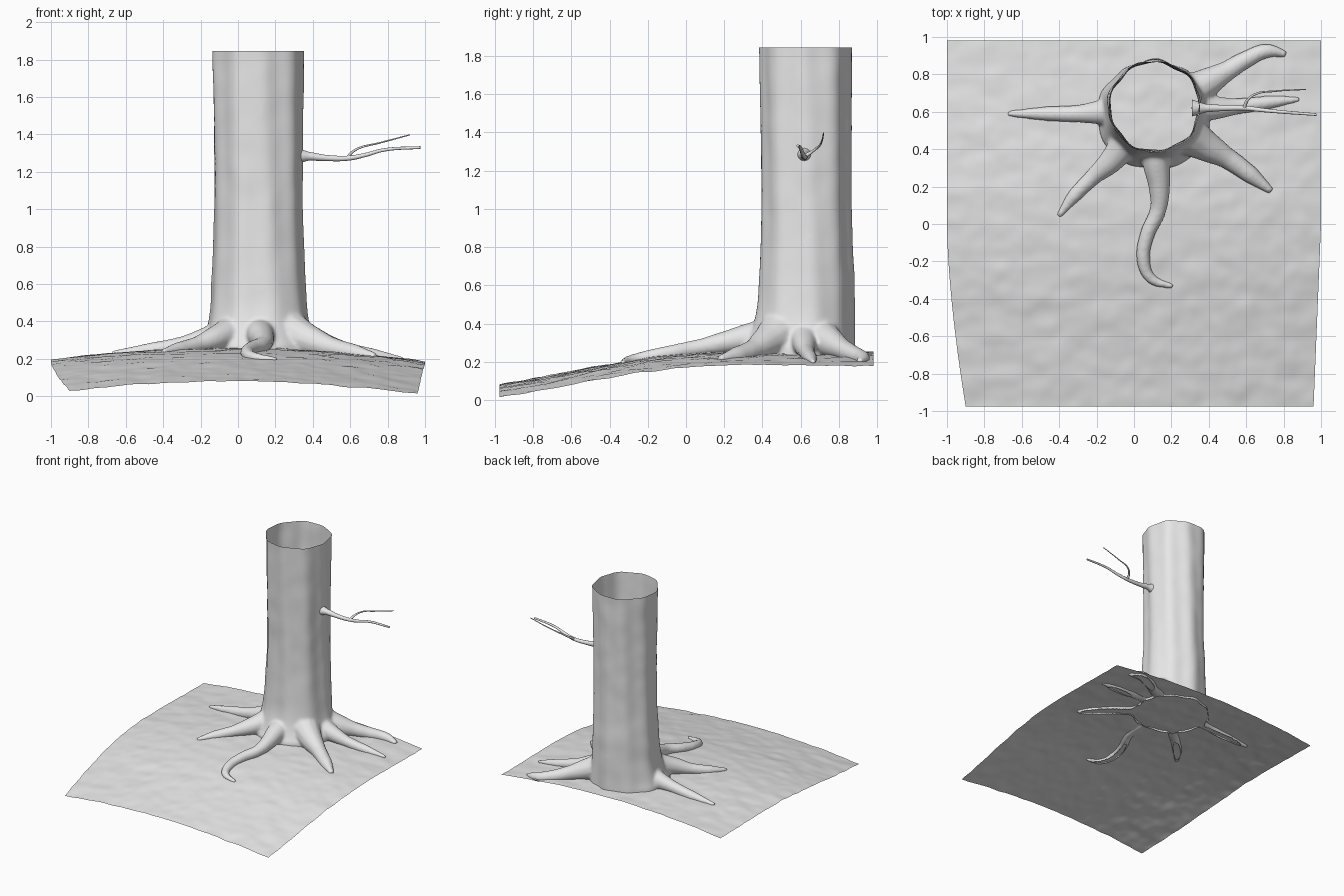
import bpy, bmesh, math
from mathutils import Vector, noise

if "Cube" in bpy.data.objects:
    bpy.data.objects.remove(bpy.data.objects["Cube"])

mat = bpy.data.materials.new("plain grey")
mat.diffuse_color = (0.8, 0.8, 0.8, 1)
mat.use_nodes = True
mat.node_tree.nodes["Principled BSDF"].inputs["Base Color"].default_value = mat.diffuse_color
CX, CY, TOP = 0.11, 0.628, 1.845


def interp(table, t):
    """Smooth interpolation through (t, value) pairs."""
    if t <= table[0][0]:
        return table[0][1]
    for i in range(len(table) - 1):
        (a, va), (b, vb) = table[i], table[i + 1]
        if t <= b:
            p = table[max(i - 1, 0)]
            n = table[min(i + 2, len(table) - 1)]
            ma = (vb - p[1]) / (b - p[0]) * (b - a)
            mb = (n[1] - va) / (n[0] - a) * (b - a)
            u = (t - a) / (b - a)
            return ((2*u**3 - 3*u*u + 1) * va + (u**3 - 2*u*u + u) * ma
                    + (3*u*u - 2*u**3) * vb + (u**3 - u*u) * mb)
    return table[-1][1]


SLOPE = [(-0.975, 0.08), (-0.6, 0.15), (-0.2, 0.22), (0.2, 0.255), (0.98, 0.25)]


def ground_z(x, y):
    return interp(SLOPE, y) - 0.068 * x * x - 0.005 * x


def make_object(name, bm):
    me = bpy.data.meshes.new(name)
    bm.to_mesh(me)
    bm.free()
    ob = bpy.data.objects.new(name, me)
    bpy.context.collection.objects.link(ob)
    return ob


def select(obs):
    bpy.ops.object.select_all(action='DESELECT')
    for o in obs:
        o.select_set(True)
    bpy.context.view_layer.objects.active = obs[0]


def tube(name, path, radius):
    """Round limb along a path; radius(t) gives its thickness from base to tip."""
    cu = bpy.data.curves.new(name, 'CURVE')
    cu.dimensions, cu.fill_mode = '3D', 'FULL'
    cu.bevel_depth, cu.bevel_resolution, cu.resolution_u = 1.0, 4, 8
    cu.use_fill_caps = True
    sp = cu.splines.new('BEZIER')
    sp.bezier_points.add(len(path) - 1)
    for i, (bp, co) in enumerate(zip(sp.bezier_points, path)):
        bp.co, bp.radius = co, radius(i / (len(path) - 1))
        bp.handle_left_type = bp.handle_right_type = 'AUTO'
    ob = bpy.data.objects.new(name, cu)
    bpy.context.collection.objects.link(ob)
    select([ob])
    bpy.ops.object.convert(target='MESH')
    return bpy.context.view_layer.objects.active


# Ground: sloping, gently bumpy sheet that narrows toward the front
bm = bmesh.new()
N = 110
grid = []
for j in range(N + 1):
    y = -0.975 + 1.955 * j / N
    f = max(0.0, -y) / 0.975
    left, right = -1 + 0.1 * f**1.6, 1 - 0.04 * f
    row = []
    for i in range(N + 1):
        x = left + (right - left) * i / N
        z = ground_z(x, y) + 0.006 * noise.noise(Vector((x * 6, y * 9, 3)))
        z += 0.003 * noise.noise(Vector((x * 14, y * 14, 8)))
        row.append(bm.verts.new((x, y, max(z, 0))))
    grid.append(row)
for j in range(N):
    for i in range(N):
        bm.faces.new((grid[j][i], grid[j][i+1], grid[j+1][i+1], grid[j+1][i]))
ground = make_object("ground", bm)

# Trunk core: fluted column flaring at the foot everywhere but the back
RADIUS = [(0.1, 0.25), (0.6, 0.247), (1.0, 0.235), (1.95, 0.245)]
bm = bmesh.new()
S, R = 96, 70
rings = []
for j in range(R + 1):
    z = 0.12 + 1.8 * j / R
    ring = []
    for i in range(S):
        a = 2 * math.pi * i / S
        flare = 0.085 * math.exp(-max(z - 0.27, 0) / 0.12)
        r = interp(RADIUS, z) + flare * min(1, max(0, 0.6 - 0.65 * math.sin(a)))
        r += 0.005 * math.sin(9 * a + 1.2 * z) + 0.004 * math.sin(5 * a - 0.9 * z)
        r += 0.004 * noise.noise(Vector((math.cos(a) * 2, math.sin(a) * 2, z * 7)))
        ring.append(bm.verts.new((CX + r * math.cos(a), CY + r * math.sin(a), z)))
    rings.append(ring)
for lo, hi in zip(rings, rings[1:]):
    for i in range(S):
        k = (i + 1) % S
        bm.faces.new((lo[i], lo[k], hi[k], hi[i]))
bm.faces.new(rings[-1])
bm.faces.new(rings[0][::-1])
trunk = make_object("trunk_and_roots", bm)

# Roots: thickness scale and plan path; all share one taper and one descent
TAPER = [(0, 0.11), (0.2, 0.082), (0.4, 0.055), (0.8, 0.04), (1, 0.018)]
ROOTS = [
    (0.95, [(0, .61), (-.15, .6), (-.3, .59), (-.46, .59), (-.675, .59)]),
    (0.9, [(0, .5), (-.12, .34), (-.22, .25), (-.32, .15), (-.405, .04)]),
    (0.85, [(.12, .5), (.12, .33), (.135, .2), (.13, .08), (.07, -.06), (.05, -.19),
            (.09, -.29), (.21, -.335)]),
    (1.15, [(.25, .5), (.38, .42), (.5, .35), (.62, .265), (.735, .175)]),
    (0.87, [(.25, .62), (.42, .62), (.56, .63), (.72, .65), (.885, .668)]),
    (1.0, [(.25, .68), (.38, .75), (.5, .82), (.6, .88), (.71, .925), (.815, .908)]),
]
roots = []
for scale, plan in ROOTS:
    last = len(plan) - 1
    path = [(x, y, ground_z(x, y) + 0.1 * (1 - i / last)**2.2) for i, (x, y) in enumerate(plan)]
    roots.append(tube("root", path, lambda t: scale * interp(TAPER, t)))

# Fuse trunk and roots into one smooth skin
select([trunk] + roots)
bpy.ops.object.join()
m = trunk.modifiers.new("fuse", 'REMESH')
m.mode, m.voxel_size = 'VOXEL', 0.0095
m = trunk.modifiers.new("soften", 'SMOOTH')
m.factor, m.iterations = 0.5, 14
select([trunk])
bpy.ops.object.convert(target='MESH')

# Open the top and drop what is buried
bm = bmesh.new()
bm.from_mesh(trunk.data)
bmesh.ops.bisect_plane(bm, geom=bm.verts[:] + bm.edges[:] + bm.faces[:],
                       plane_co=(0, 0, TOP), plane_no=(0, 0, 1), clear_outer=True)
buried = [v for v in bm.verts if v.co.z < ground_z(v.co.x, v.co.y) - 0.02]
bmesh.ops.delete(bm, geom=buried, context='VERTS')
bm.to_mesh(trunk.data)
bm.free()

# Side branch with a collar at the trunk, and its twig
branch = tube("branch", [(.31, .62, 1.285), (.38, .62, 1.283), (.47, .62, 1.274), (.59, .62, 1.273),
                         (.68, .61, 1.29), (.78, .6, 1.317), (.975, .585, 1.33)],
              lambda t: 0.019 - 0.012 * t + 0.026 * math.exp(-9 * t))
twig = tube("twig", [(.59, .62, 1.275), (.605, .66, 1.3), (.65, .695, 1.328),
                     (.75, .71, 1.353), (.92, .72, 1.398)],
            lambda t: 0.011 - 0.008 * t**0.6)

for ob in (ground, trunk, branch, twig):
    ob.data.materials.clear()
    ob.data.materials.append(mat)
    for p in ob.data.polygons:
        p.material_index = 0
        p.use_smooth = True
